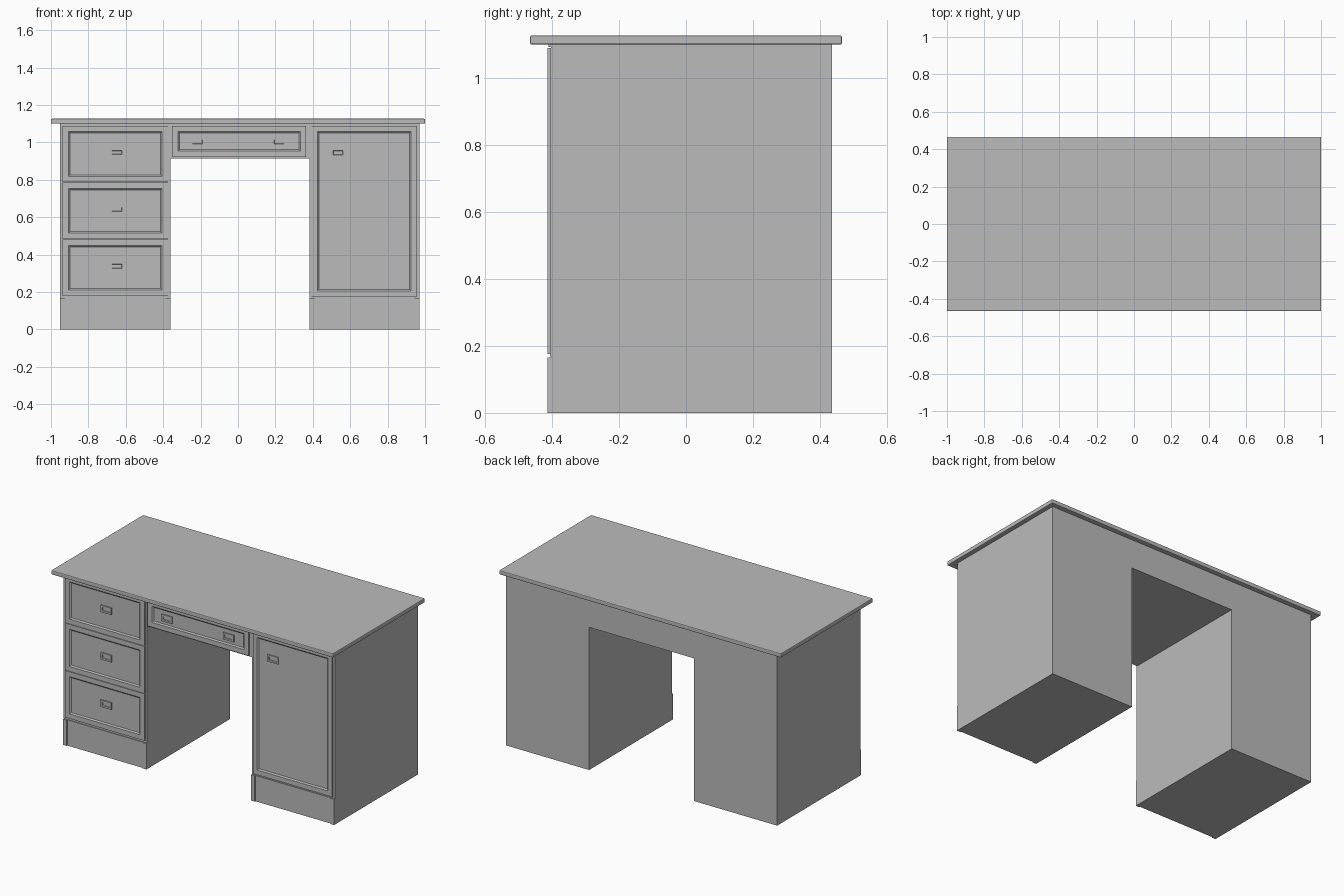
import bpy, bmesh
from mathutils import Vector

if "Cube" in bpy.data.objects:
    bpy.data.objects.remove(bpy.data.objects["Cube"])

grey = bpy.data.materials.new("plain grey")
grey.diffuse_color = (0.5, 0.5, 0.5, 1)
grey.use_nodes = True
grey.node_tree.nodes["Principled BSDF"].inputs["Base Color"].default_value = grey.diffuse_color

FRONT, BODY, BACK = -0.413, -0.403, 0.436   # y of fronts, carcass front, carcass back
TOP_Z = 1.10


def finish(name, bm):
    bmesh.ops.recalc_face_normals(bm, faces=bm.faces)
    me = bpy.data.meshes.new(name)
    bm.to_mesh(me)
    bm.free()
    me.materials.append(grey)
    ob = bpy.data.objects.new(name, me)
    bpy.context.collection.objects.link(ob)
    return ob


def box_bm(x0, x1, y0, y1, z0, z1):
    bm = bmesh.new()
    bmesh.ops.create_cube(bm, size=1)
    for v in bm.verts:
        v.co = Vector(((x0 + x1) / 2 + v.co.x * (x1 - x0),
                       (y0 + y1) / 2 + v.co.y * (y1 - y0),
                       (z0 + z1) / 2 + v.co.z * (z1 - z0)))
    bm.normal_update()
    return bm


def box(name, *dims):
    return finish(name, box_bm(*dims))


def inset_front(bm, *steps):
    """Inset the -y face repeatedly; each step is (thickness, depth)."""
    face = min(bm.faces, key=lambda f: f.calc_center_median().y)
    for thick, depth in steps:
        bmesh.ops.inset_region(bm, faces=[face], thickness=thick, depth=depth,
                               use_even_offset=True)
        bm.normal_update()


def framed_panel(name, x0, x1, z0, z1):
    # raised frame with a moulded, recessed field
    bm = box_bm(x0, x1, FRONT, BODY + 0.002, z0, z1)
    inset_front(bm, (0.003, 0.0), (0.028, 0.0), (0.004, -0.003), (0.004, -0.004))
    return finish(name, bm)


def handle(name, x, z):
    # small rectangular pull with a sunken centre
    bm = box_bm(x - 0.038, x + 0.038, FRONT - 0.001, BODY, z - 0.022, z + 0.022)
    inset_front(bm, (0.011, 0.0), (0.002, -0.005))
    return finish(name, bm)


# carcass: two pedestals joined by the knee-hole bridge, one extruded profile
bm = bmesh.new()
profile = [(-0.952, 0), (-0.361, 0), (-0.361, 0.915), (0.382, 0.915),
           (0.382, 0), (0.971, 0), (0.971, TOP_Z), (-0.952, TOP_Z)]
face = bm.faces.new([bm.verts.new((x, BODY, z)) for x, z in profile])
ext = bmesh.ops.extrude_face_region(bm, geom=[face])
bmesh.ops.translate(bm, vec=(0, BACK - BODY, 0),
                    verts=[g for g in ext["geom"] if isinstance(g, bmesh.types.BMVert)])
finish("carcass", bm)

# desk top with softened edges
top = box("desk_top", -1, 1, -0.466, 0.466, TOP_Z, 1.127)
bev = top.modifiers.new("edge", 'BEVEL')
bev.width, bev.segments = 0.005, 2

# left drawers
for i, z in enumerate((0.18, 0.484, 0.788)):
    framed_panel(f"left_drawer_{i + 1}", -0.937, -0.375, z, z + 0.301)
    handle(f"left_drawer_handle_{i + 1}", -0.648, z + 0.158)

# centre drawer with two pulls
framed_panel("centre_drawer", -0.352, 0.364, 0.923, 1.089)
for side, x in (("left", -0.217), ("right", 0.22)):
    handle(f"centre_drawer_handle_{side}", x, 1.003)

# right cupboard door
framed_panel("cupboard_door", 0.394, 0.957, 0.176, 1.089)
handle("cupboard_door_handle", 0.535, 0.945)

# plinths with corner posts, and thin stiles beside the fronts
for side, x0, x1 in (("left", -0.952, -0.361), ("right", 0.382, 0.971)):
    box(f"{side}_plinth_board", x0 + 0.026, x1 - 0.026, -0.407, BODY + 0.002, 0, 0.165)
    for tag, a, w in (("outer", x0, 0.026), ("inner", x1 - 0.026, 0.026)):
        box(f"{side}_plinth_post_{tag}", a, a + w, FRONT, BODY + 0.002, 0, 0.165)
    for tag, a in (("a", x0), ("b", x1 - 0.012)):
        box(f"{side}_stile_{tag}", a, a + 0.012, -0.406, BODY + 0.002, 0.168, 1.09)

# narrow rail under the desk top
box("top_rail", -0.952, 0.971, -0.41, BODY + 0.002, 1.093, TOP_Z)
